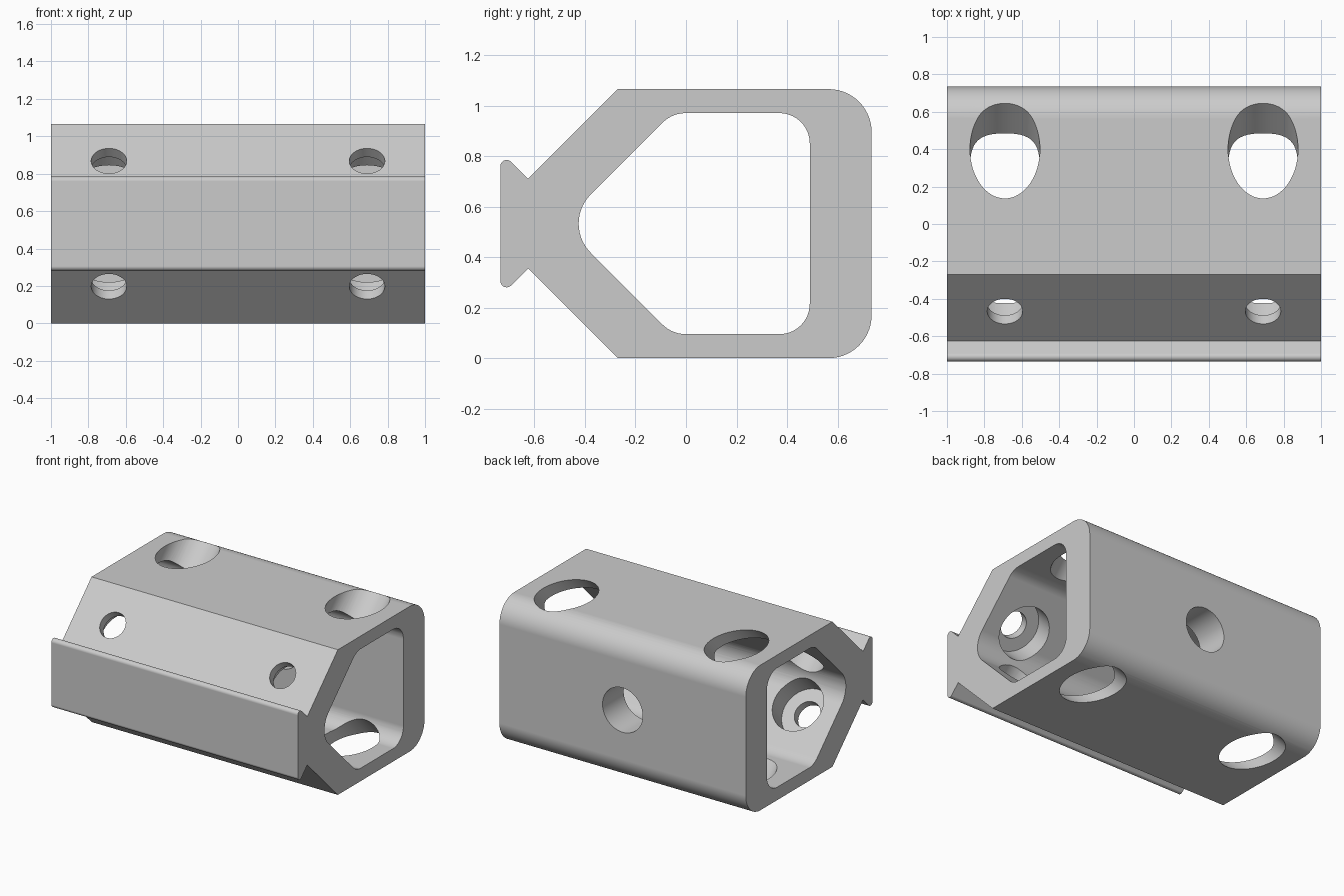
import bpy, bmesh, math
from mathutils import Vector

default = bpy.data.objects.get("Cube")
if default:
    bpy.data.objects.remove(default, do_unlink=True)

HEIGHT = 1.065
MID = HEIGHT / 2

grey = bpy.data.materials.new("plain_grey")
grey.use_nodes = True
colour = (0.6, 0.6, 0.6, 1)
grey.diffuse_color = colour
grey.node_tree.nodes["Principled BSDF"].inputs["Base Color"].default_value = colour


def fillet(corners, steps=14):
    """Round each (y, z, radius) corner of a closed outline."""
    out = []
    for i, (y, z, r) in enumerate(corners):
        p = Vector((y, z))
        if r == 0:
            out.append(p)
            continue
        a = (Vector(corners[i - 1][:2]) - p).normalized()
        b = (Vector(corners[(i + 1) % len(corners)][:2]) - p).normalized()
        half = a.angle(b) / 2
        centre = p + (a + b).normalized() * r / math.sin(half)
        start = p + a * r / math.tan(half) - centre
        end = p + b * r / math.tan(half) - centre
        sweep = math.pi - 2 * half
        for k in range(steps + 1):
            t = k / steps
            out.append(centre + (start * math.sin((1 - t) * sweep)
                                 + end * math.sin(t * sweep)) / math.sin(sweep))
    return out


def mirrored(upper):
    """Add the lower half of an outline given from front to back."""
    return upper + [(y, HEIGHT - z, r) for y, z, r in reversed(upper)]


def new_object(name, bm):
    bmesh.ops.recalc_face_normals(bm, faces=bm.faces)
    mesh = bpy.data.meshes.new(name)
    bm.to_mesh(mesh)
    bm.free()
    mesh.materials.append(grey)
    obj = bpy.data.objects.new(name, mesh)
    bpy.context.collection.objects.link(obj)
    return obj


def extrusion(name, outline, half_length):
    bm = bmesh.new()
    face = bm.faces.new([bm.verts.new((-half_length, p.x, p.y)) for p in outline])
    moved = bmesh.ops.extrude_face_region(bm, geom=[face])["geom"]
    bmesh.ops.translate(bm, vec=(2 * half_length, 0, 0),
                        verts=[v for v in moved if isinstance(v, bmesh.types.BMVert)])
    return new_object(name, bm)


def cylinder(name, start, direction, length, radius):
    bm = bmesh.new()
    bmesh.ops.create_cone(bm, cap_ends=True, segments=64, radius1=radius,
                          radius2=radius, depth=length)
    obj = new_object(name, bm)
    d = Vector(direction).normalized()
    obj.rotation_euler = d.to_track_quat("Z", "Y").to_euler()
    obj.location = Vector(start) + d * length / 2
    return obj


# Outer profile with a lipped front rail and rounded back
outer = mirrored([(-0.735, 0.82, 0.025), (-0.625, 0.71, 0), (-0.27, HEIGHT, 0),
                  (0.735, HEIGHT, 0.17)])
body = extrusion("bracket_body", fillet(outer), 1)

# Hollow core
core = fillet([(-0.4925, MID, 0.163)]
              + mirrored([(-0.055, 0.97, 0.13), (0.49, 0.97, 0.12)]))
cutters = [extrusion("core_cutter", core, 1.2)]

# Screw holes through the slanted walls, with wide access bores behind them
for x in (-0.69, 0.69):
    for side in (-1, 1):
        entry = Vector((x, -0.467, MID + side * 0.3355))
        inward = Vector((0, 1, -side)).normalized()
        cutters.append(cylinder("screw_hole_cutter", entry - inward * 0.1, inward, 0.4, 0.095))
        cutters.append(cylinder("access_bore_cutter", entry + inward * 0.065, inward, 1.8, 0.187))

# Central hole in the back wall
cutters.append(cylinder("back_hole_cutter", (0, 0.3, MID), (0, 1, 0), 0.6, 0.163))

bpy.context.view_layer.objects.active = body
for cutter in cutters:
    cutter.hide_render = True
    cut = body.modifiers.new("cut", "BOOLEAN")
    cut.operation = "DIFFERENCE"
    cut.solver = "EXACT"
    cut.object = cutter
    bpy.ops.object.modifier_apply(modifier=cut.name)
    bpy.data.objects.remove(cutter, do_unlink=True)

# Smooth rounds with crisp edges
bpy.ops.object.select_all(action="DESELECT")
body.select_set(True)
bpy.ops.object.shade_smooth_by_angle(angle=math.radians(25))
weighted = body.modifiers.new("weighted_normals", "WEIGHTED_NORMAL")
weighted.keep_sharp = True
